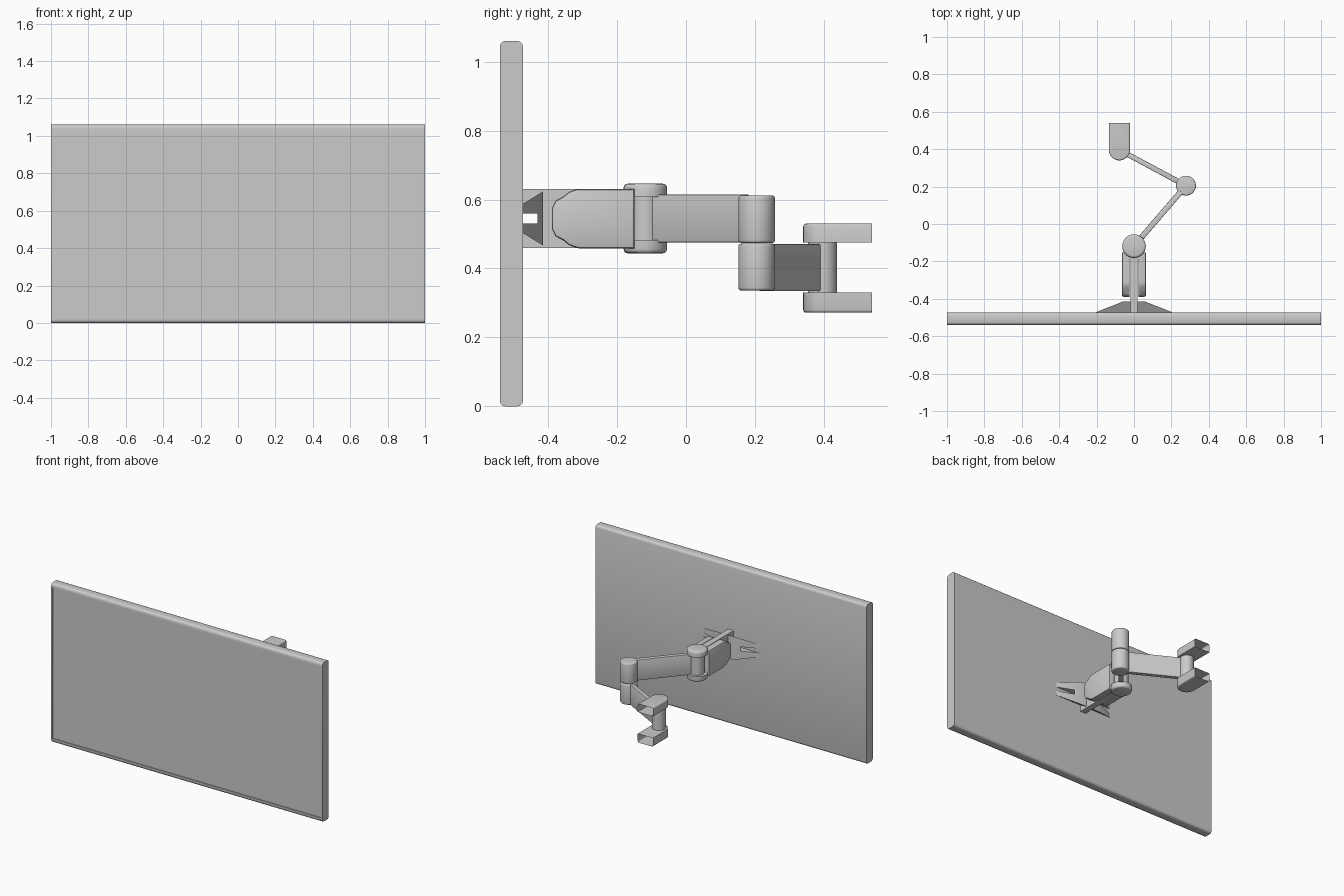
import bpy, bmesh, math
from mathutils import Vector

if "Cube" in bpy.data.objects:
    bpy.data.objects.remove(bpy.data.objects["Cube"])


def finish(bm, name, angle=35):
    bmesh.ops.recalc_face_normals(bm, faces=bm.faces)
    me = bpy.data.meshes.new(name)
    bm.to_mesh(me)
    bm.free()
    ob = bpy.data.objects.new(name, me)
    bpy.context.collection.objects.link(ob)
    bpy.ops.object.select_all(action='DESELECT')
    ob.select_set(True)
    bpy.context.view_layer.objects.active = ob
    bpy.ops.object.shade_smooth_by_angle(angle=math.radians(angle))
    return ob


def extrude(pts, lo, hi, axis='z'):
    """Extrude a closed 2D outline along z (xy points) or x (yz points)."""
    bm = bmesh.new()
    put = (lambda p, h: (p[0], p[1], h)) if axis == 'z' else (lambda p, h: (h, p[0], p[1]))
    f = bm.faces.new([bm.verts.new(put(p, lo)) for p in pts])
    r = bmesh.ops.extrude_face_region(bm, geom=[f])
    d = Vector(put((0, 0), hi - lo))
    bmesh.ops.translate(bm, vec=d, verts=[v for v in r['geom'] if isinstance(v, bmesh.types.BMVert)])
    bmesh.ops.recalc_face_normals(bm, faces=bm.faces)
    return bm


def round_rim(bm, levels, size, segs=3):
    """Round the horizontal rim edges lying at the given heights."""
    es = [e for e in bm.edges if not e.is_boundary
          and any(all(abs(v.co.z - l) < 1e-4 for v in e.verts) for l in levels)]
    bmesh.ops.bevel(bm, geom=es, offset=size, segments=segs, profile=0.5, affect='EDGES')


def arc(cx, cy, r, a0, a1, n):
    return [(cx + r * math.cos(math.radians(a0 + (a1 - a0) * i / n)),
             cy + r * math.sin(math.radians(a0 + (a1 - a0) * i / n))) for i in range(n + 1)]


def post(name, c, r, lo, hi, rims=(), size=0.012):
    bm = extrude(arc(c[0], c[1], r, 0, 360, 32)[:-1], lo, hi)
    if rims:
        round_rim(bm, rims, size)
    return finish(bm, name)


def box(name, x0, x1, y0, y1, z0, z1):
    return finish(extrude([(x0, y0), (x1, y0), (x1, y1), (x0, y1)], z0, z1), name)


def link(name, a, b, skip_a, skip_b, thick, z0, z1):
    """Flat arm between two pivots, starting and stopping near their surfaces."""
    a, b = Vector(a), Vector(b)
    d = (b - a).normalized()
    n = Vector((-d.y, d.x)) * thick / 2
    a, b = a + d * skip_a, b - d * skip_b
    bm = extrude([a - n, b - n, b + n, a + n], z0, z1)
    round_rim(bm, (z0, z1), 0.004, 2)
    return finish(bm, name)


# screen panel: rounded-edge slab with a recessed display
Y0, Y1, H, C = -0.54, -0.473, 1.06, 0.016
prof = (arc(Y0 + C, C, C, 180, 270, 3) + arc(Y1 - C, C, C, 270, 360, 3)
        + arc(Y1 - C, H - C, C, 0, 90, 3) + arc(Y0 + C, H - C, C, 90, 180, 3))
bm = extrude(prof, -1, 1, 'x')
bm.faces.ensure_lookup_table()
front = min(bm.faces, key=lambda f: f.calc_center_median().y)
bmesh.ops.inset_region(bm, faces=[front], thickness=0.015)
r = bmesh.ops.extrude_face_region(bm, geom=[front])
bmesh.ops.translate(bm, vec=(0, 0.006, 0), verts=[v for v in r['geom'] if isinstance(v, bmesh.types.BMVert)])
bmesh.ops.delete(bm, geom=[front], context='FACES')
finish(bm, "screen_panel")

# mounting bracket: two tapered wedges with an open slot between them
MID = 0.545
for s, tag in ((1, "upper"), (-1, "lower")):
    lo, hi = MID + s * 0.014, MID + s * 0.078
    bm = extrude([(-.21, -.474), (.21, -.474), (.06, -.415), (-.06, -.415)], lo, hi)
    for v in bm.verts:
        if abs(v.co.x) > 0.1 and abs(v.co.z - hi) < 1e-4:
            v.co.z = MID + s * 0.042
    finish(bm, f"mount_wedge_{tag}")
    z = sorted((lo, MID + s * 0.085))
    box(f"mount_spine_{tag}", -.02, .02, -.474, -.19, *z)
finish(extrude([(-.1, -.431), (.1, -.431), (.06, -.415), (-.06, -.415)], .531, .559), "mount_wedge_core")
box("mount_spine_core", -.02, .02, -.431, -.19, .531, .559)

# tilt head: two rounded cheeks either side of the spine, joined at the pivot
J1, J2, J3 = (0, -0.118), (0.278, 0.205), (-0.078, 0.396)
cheek = ([(-.15, .63), (-.31, .63)] + arc(-.31, .57, .06, 100, 140, 2)
         + [(-.378, .597), (-.389, .575), (-.389, .515), (-.378, .493)]
         + arc(-.31, .52, .06, 220, 260, 2) + [(-.31, .458), (-.15, .458)])
for s, tag in ((1, "right"), (-1, "left")):
    bm = extrude(cheek, *sorted((s * .024, s * .065)), 'x')
    es = [e for e in bm.edges if all(abs(v.co.x - s * .065) < 1e-4 for v in e.verts)]
    bmesh.ops.bevel(bm, geom=es, offset=0.008, segments=2, profile=0.5, affect='EDGES')
    finish(bm, f"tilt_cheek_{tag}")
box("tilt_web", -.055, .055, -.19, -.155, .46, .63)

# first pivot: core with a cap above and below
post("pivot_core", J1, .044, .47, .62)
post("pivot_cap_top", J1, .063, .608, .646, (.646,))
post("pivot_cap_bottom", J1, .063, .444, .482, (.444,))

# inner arm, elbow, outer arm
link("inner_arm", J1, J2, .03, .04, .03, .476, .614)
post("elbow_upper", J2, .053, .474, .612, (.612, .474), .008)
post("elbow_lower", J2, .053, .336, .472, (.336, .472), .008)
link("outer_arm", J2, J3, .04, .03, .028, .334, .471)

# wall end: pivot post between two hollow prongs, open at the back
post("wall_pivot", J3, .042, .325, .48)
for lo, hi, tag in ((.475, .53, "upper"), (.272, .33, "lower")):
    out = [(J3[0] + .056, .54), (J3[0] - .056, .54)] + arc(J3[0], J3[1], .056, 180, 360, 18)
    bm = extrude(out, lo, hi)
    end = [f for f in bm.faces if all(abs(v.co.y - .54) < 1e-4 for v in f.verts)]
    bmesh.ops.delete(bm, geom=end, context='FACES_ONLY')
    round_rim(bm, (hi if tag == "upper" else lo,), .008)
    finish(bm, f"wall_prong_{tag}")
